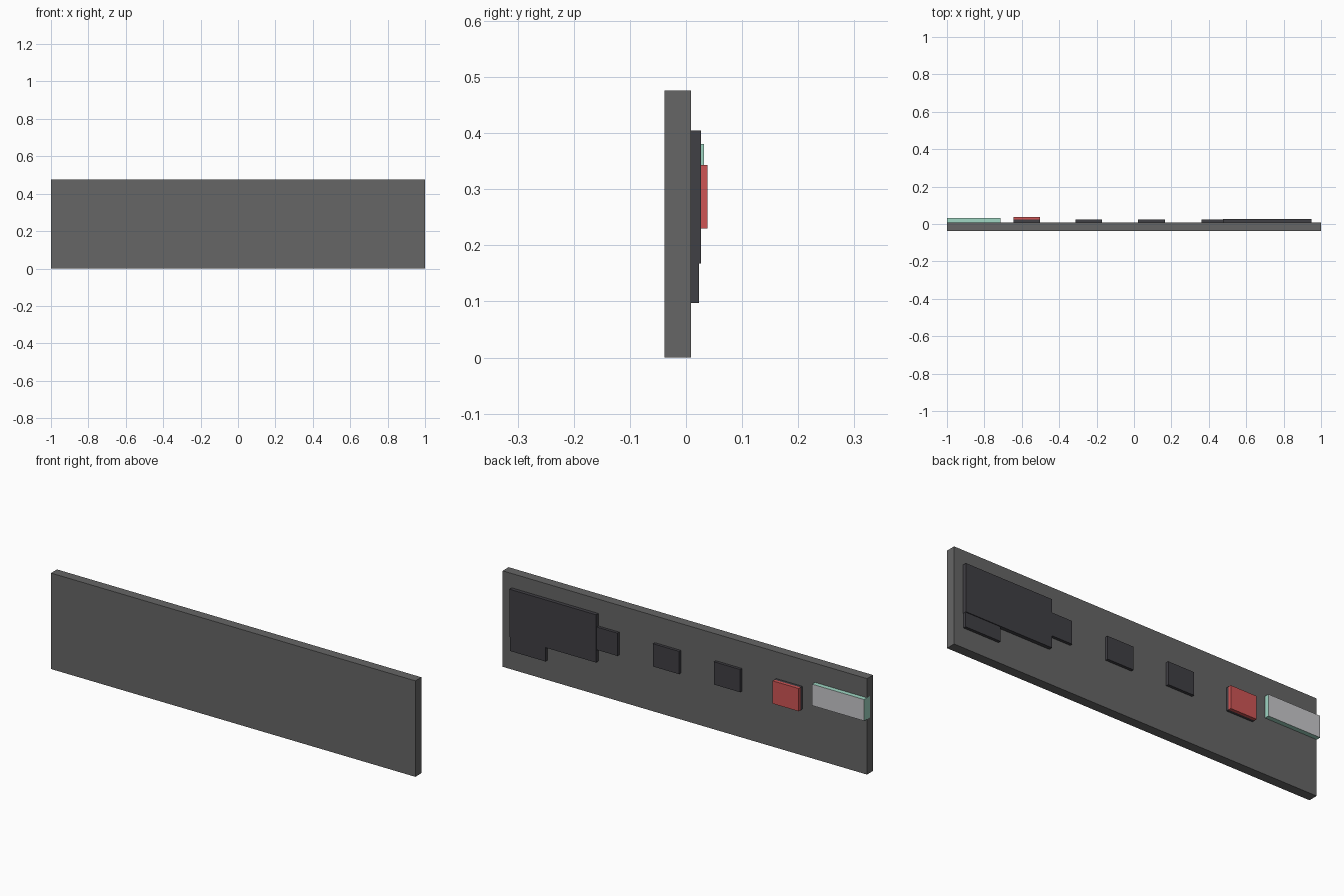
import bpy
import bmesh

cube = bpy.data.objects.get("Cube")
if cube:
    bpy.data.objects.remove(cube, do_unlink=True)


def material(name, r, g, b):
    mat = bpy.data.materials.new(name)
    mat.use_nodes = True
    mat.diffuse_color = (r, g, b, 1)
    mat.node_tree.nodes["Principled BSDF"].inputs["Base Color"].default_value = (r, g, b, 1)
    return mat


board_grey = material("board grey", 0.133, 0.133, 0.133)
chip_dark = material("chip dark", 0.051, 0.05, 0.058)
button_red = material("button red", 0.62, 0.09, 0.09)
port_green = material("port pale green", 0.35, 0.68, 0.55)
port_grey = material("port light grey", 0.58, 0.58, 0.6)


def box(name, xs, ys, zs, mat, back_mat=None):
    """Box between the given limits; back_mat colours its +y face."""
    bm = bmesh.new()
    bmesh.ops.create_cube(bm, size=1)
    for v in bm.verts:
        v.co = [lim[1] if c > 0 else lim[0] for c, lim in zip(v.co, (xs, ys, zs))]
    bm.normal_update()
    mesh = bpy.data.meshes.new(name)
    mesh.materials.append(mat)
    if back_mat:
        mesh.materials.append(back_mat)
        for f in bm.faces:
            f.material_index = int(f.normal.y > 0.5)
    bm.to_mesh(mesh)
    bm.free()
    obj = bpy.data.objects.new(name, mesh)
    bpy.context.collection.objects.link(obj)
    return obj


BACK = 0.009       # back surface of the board
CHIP_TOP = 0.023   # outer surface of the small chips
CHIP_Z = (0.23, 0.343)

# Main board
box("board", (-1, 1), (-0.038, BACK), (0, 0.476), board_grey)

# Large module with the small one tucked under its lower corner
box("large_module", (0.475, 0.95), (BACK, 0.027), (0.168, 0.405), chip_dark)
box("corner_module", (0.755, 0.949), (BACK, CHIP_TOP), (0.097, 0.22), chip_dark)

# Row of small chips; the last one carries the red button
for i, x in enumerate((0.36, 0.022, -0.313, -0.645)):
    box(f"switch_base_{i + 1}", (x, x + 0.143), (BACK, CHIP_TOP), CHIP_Z, chip_dark)
box("red_button", (-0.645, -0.502), (CHIP_TOP, 0.038), CHIP_Z, button_red)

# Connector let into the end of the board, with a light grey back face
box("connector", (-1.0005, -0.715), (-0.012, 0.032), (0.275, 0.381), port_green, port_grey)
